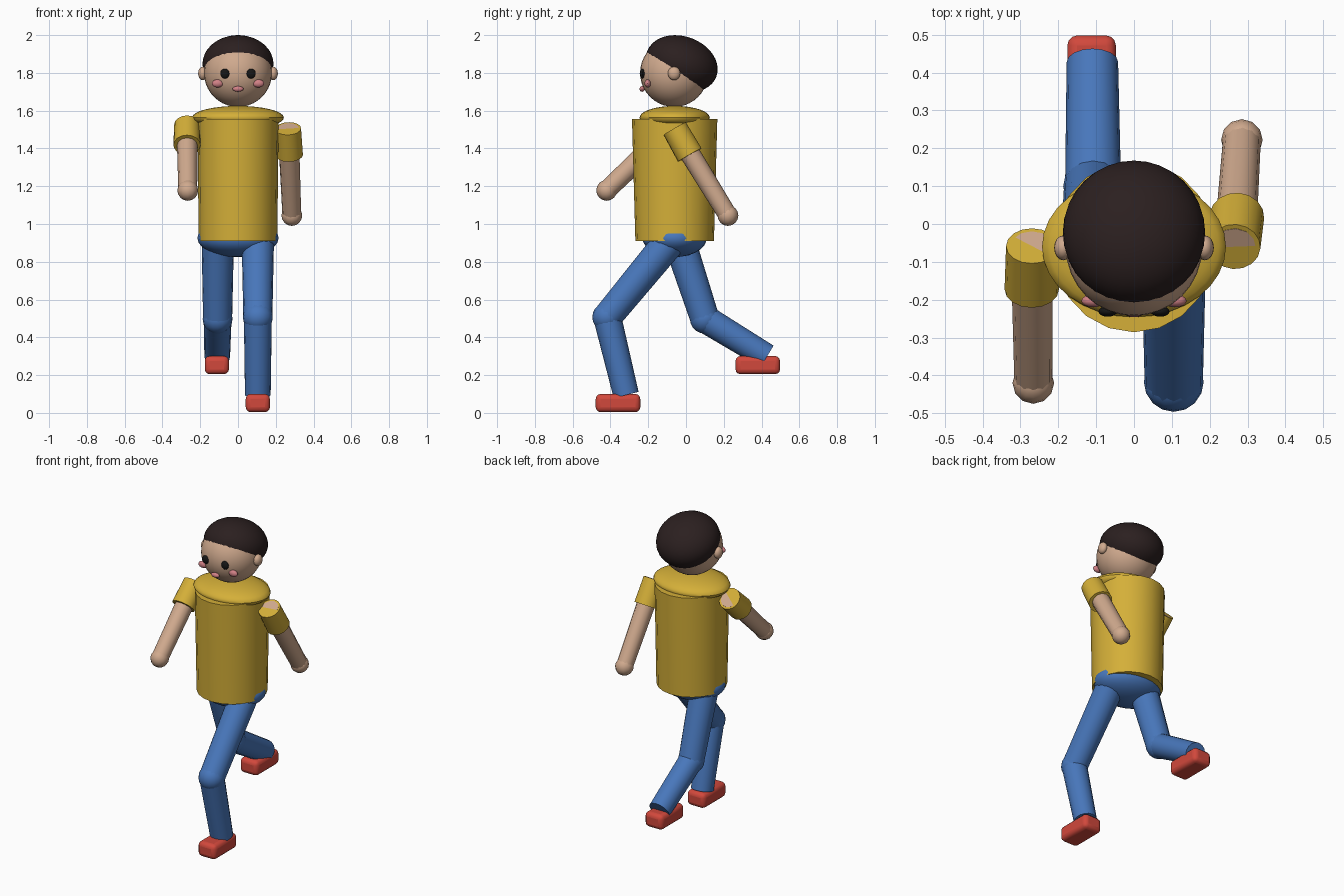
import bpy, math
from mathutils import Vector

cube = bpy.data.objects.get("Cube")
if cube:
    bpy.data.objects.remove(cube, do_unlink=True)


def material(name, rgb):
    m = bpy.data.materials.new(name)
    m.use_nodes = True
    m.diffuse_color = (*rgb, 1)
    m.node_tree.nodes["Principled BSDF"].inputs["Base Color"].default_value = (*rgb, 1)
    return m


SHIRT = material("mustard yellow", (0.66, 0.43, 0.04))
JEANS = material("denim blue", (0.065, 0.185, 0.50))
SHOE = material("shoe red", (0.64, 0.065, 0.045))
SKIN = material("skin", (0.63, 0.40, 0.27))
HAIR = material("dark brown hair", (0.024, 0.014, 0.014))
BLACK = material("eye black", (0.008, 0.008, 0.008))
PINK = material("pink", (0.64, 0.22, 0.24))


def finish(name, mat, smooth=True):
    o = bpy.context.object
    o.name = o.data.name = name
    o.data.materials.append(mat)
    bpy.ops.object.transform_apply(location=False, rotation=False, scale=True)
    if smooth:
        bpy.ops.object.shade_smooth_by_angle(angle=math.radians(35))
    return o


def ball(name, loc, size, mat, seg=16, rings=10, tilt=0):
    """Ellipsoid with the given half sizes."""
    bpy.ops.mesh.primitive_uv_sphere_add(segments=seg, ring_count=rings, radius=1,
                                         location=loc, rotation=(tilt, 0, 0))
    bpy.context.object.scale = size
    return finish(name, mat)


def rod(name, a, b, r1, r2, mat, sides=16):
    """Tapered cylinder running from a to b."""
    a, b = Vector(a), Vector(b)
    d = b - a
    bpy.ops.mesh.primitive_cone_add(vertices=sides, radius1=r1, radius2=r2, depth=d.length,
                                    location=(a + b) / 2,
                                    rotation=d.to_track_quat('Z', 'Y').to_euler())
    return finish(name, mat)


def shoe(name, loc):
    bpy.ops.mesh.primitive_cube_add(size=1, location=loc)
    bpy.context.object.scale = (0.128, 0.236, 0.096)
    o = finish(name, SHOE, smooth=False)
    bev = o.modifiers.new("rounded_edges", 'BEVEL')
    bev.width, bev.segments = 0.026, 3
    bpy.ops.object.shade_smooth_by_angle(angle=math.radians(35))


# Torso: slightly tapered tube, with shoulder dome and hips
CY = -0.06
torso = rod("shirt_body", (0, CY, 0.91), (0, CY, 1.557), 0.208, 0.226, SHIRT, 20)
for v in torso.data.vertices:
    if v.co.z > 0:
        v.co.x *= 0.215 / 0.226
ball("shirt_shoulders", (0, CY, 1.563), (0.243, 0.186, 0.062), SHIRT, 32, 16)
ball("hips", (0, CY, 0.925), (0.215, 0.17, 0.1), JEANS, 24, 14)

# Head and hair
ball("head", (0, -0.063, 1.80), (0.18, 0.18, 0.18), SKIN, 32, 20)
ball("hair", (0, -0.022, 1.848), (0.188, 0.195, 0.145), HAIR, 32, 20, math.radians(-20))
ball("mouth", (0, -0.232, 1.715), (0.029, 0.014, 0.015), PINK)
for side, s in (("left", 1), ("right", -1)):
    ball(side + "_ear", (s * 0.187, -0.063, 1.797), (0.024, 0.033, 0.036), SKIN)
    ball(side + "_eye", (s * 0.069, -0.231, 1.796), (0.025, 0.014, 0.026), BLACK)
    ball(side + "_cheek", (s * 0.108, -0.203, 1.744), (0.031, 0.017, 0.021), PINK)

# Arms: shoulder, sleeve end, hand
arms = {
    "left": ((0.266, -0.06, 1.505), (0.272, 0.02, 1.365), (0.285, 0.222, 1.045)),
    "right": ((-0.27, -0.058, 1.525), (-0.27, -0.172, 1.418), (-0.266, -0.42, 1.178)),
}
for side, (shoulder, cuff, hand) in arms.items():
    rod(side + "_sleeve", shoulder, cuff, 0.068, 0.072, SHIRT)
    rod(side + "_arm", shoulder, hand, 0.056, 0.05, SKIN, 12)
    ball(side + "_hand", hand, (0.055, 0.055, 0.055), SKIN, 12, 8)

# Legs: hip, knee, ankle, shoe centre
legs = {
    "left": ((0.105, -0.06, 0.94), (0.105, -0.417, 0.507), (0.105, -0.317, 0.095),
             (0.105, -0.36, 0.052)),
    "right": ((-0.107, -0.045, 0.94), (-0.108, 0.1, 0.498), (-0.11, 0.428, 0.298),
              (-0.112, 0.38, 0.253)),
}
for side, (hip, knee, ankle, foot) in legs.items():
    rod(side + "_thigh", hip, knee, 0.086, 0.077, JEANS)
    ball(side + "_knee", knee, (0.079, 0.079, 0.079), JEANS)
    rod(side + "_shin", knee, ankle, 0.074, 0.068, JEANS)
    shoe(side + "_shoe", foot)
